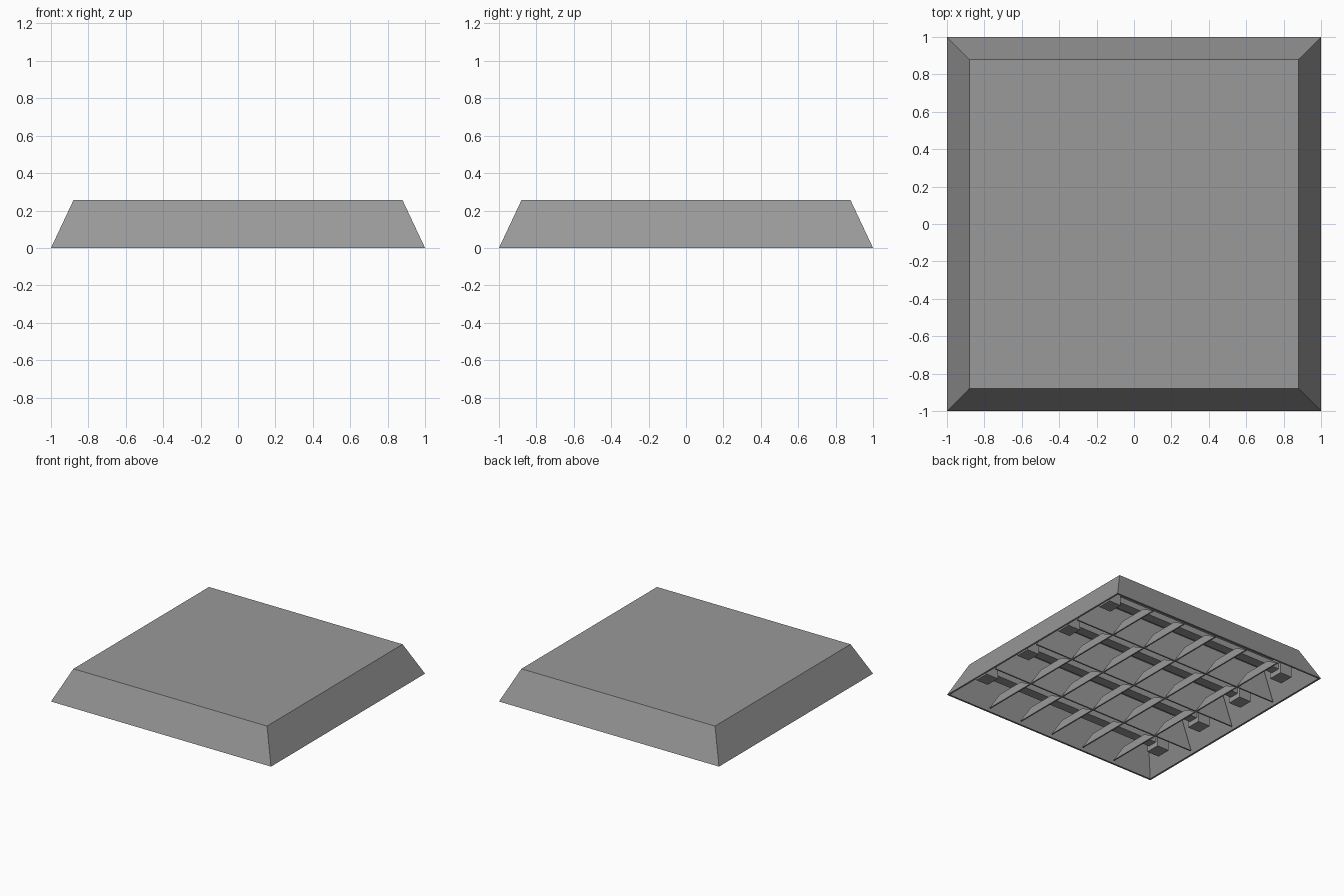
import bpy
import bmesh

cube = bpy.data.objects.get("Cube")
if cube:
    bpy.data.objects.remove(cube, do_unlink=True)

grey = bpy.data.materials.new("mid_grey")
grey.use_nodes = True
color = (0.32, 0.32, 0.32, 1)
grey.diffuse_color = color
grey.node_tree.nodes["Principled BSDF"].inputs["Base Color"].default_value = color

HEIGHT = 0.255
SIDES = (-1, 1)


def finish(name, bm):
    mesh = bpy.data.meshes.new(name)
    bm.to_mesh(mesh)
    bm.free()
    mesh.materials.append(grey)
    obj = bpy.data.objects.new(name, mesh)
    bpy.context.collection.objects.link(obj)
    return obj


def square(bm, half, z):
    return [bm.verts.new((x * half, y * half, z))
            for x, y in ((-1, -1), (1, -1), (1, 1), (-1, 1))]


def bridge(bm, lower, upper):
    for i in range(4):
        j = (i + 1) % 4
        bm.faces.new((lower[i], lower[j], upper[j], upper[i]))


def box(name, center, size):
    bm = bmesh.new()
    bmesh.ops.create_cube(bm, size=1)
    bmesh.ops.scale(bm, vec=size, verts=bm.verts)
    bmesh.ops.translate(bm, vec=center, verts=bm.verts)
    return finish(name, bm)


def blade(name, axis, center, low_half, high_half, z0, z1, thick=0.012):
    """Upright trapezoid plate running along the x or y axis."""
    bm = bmesh.new()
    rings = []
    for side in SIDES:
        ring = []
        for along, z in ((-low_half, z0), (low_half, z0), (high_half, z1), (-high_half, z1)):
            across = side * thick / 2
            x, y = (along, across) if axis == "x" else (across, along)
            ring.append(bm.verts.new((center[0] + x, center[1] + y, z)))
        rings.append(ring)
    bridge(bm, *rings)
    for ring in rings:
        bm.faces.new(ring)
    bmesh.ops.recalc_face_normals(bm, faces=bm.faces)
    return finish(name, bm)


# Open sheet housing with sloping walls and a narrow inward lip
bm = bmesh.new()
lip, base, top = square(bm, 0.985, 0), square(bm, 1, 0), square(bm, 0.88, HEIGHT)
bridge(bm, lip, base)
bridge(bm, base, top)
bm.faces.new(top)
finish("housing", bm)

# Long dividers between the four lamp bays
for i in range(3):
    blade(f"long_divider_{i + 1}", "x", (0, (i - 1) * 0.48), 0.96, 0.87, 0.01, 0.25)

for bay in range(4):
    y = (bay - 1.5) * 0.48
    # Short cross louvres, wider at the bottom
    for i in range(5):
        blade(f"cross_louvre_{bay + 1}_{i + 1}", "y", ((i - 2) * 0.305, y),
              0.24, 0.12, 0.01, 0.075)
    # Lamp bar with a holder and neck at each end
    box(f"lamp_{bay + 1}", (0, y, 0.135), (1.6, 0.08, 0.05))
    for side, word in zip(SIDES, ("right", "left")):
        box(f"{word}_lamp_holder_{bay + 1}", (side * 0.84, y, 0.115), (0.11, 0.12, 0.09))
        box(f"{word}_holder_neck_{bay + 1}", (side * 0.82, y, 0.207), (0.06, 0.07, 0.094))
